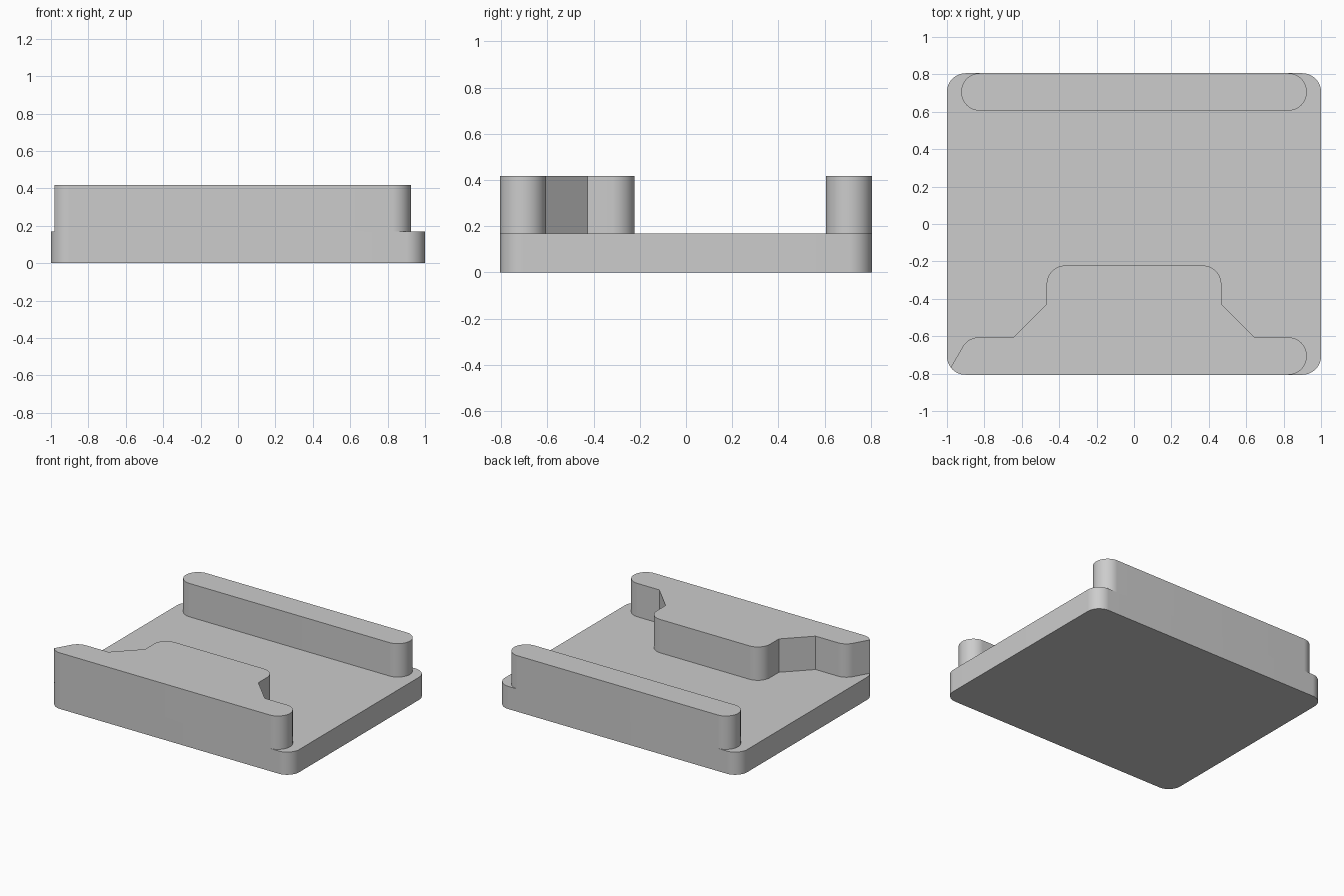
import bpy
import bmesh
import math
from mathutils import Vector

if "Cube" in bpy.data.objects:
    bpy.data.objects.remove(bpy.data.objects["Cube"], do_unlink=True)

grey = bpy.data.materials.new("plain grey")
grey.use_nodes = True
colour = (0.604, 0.604, 0.604, 1)
grey.diffuse_color = colour
grey.node_tree.nodes["Principled BSDF"].inputs["Base Color"].default_value = colour

DEPTH = 0.806      # half of the depth
DECK = 0.169       # top of the base plate
TOP = 0.418        # top of the rails
RADIUS = 0.1


def fillet(outline, steps=14):
    """Round each (x, y, radius) corner of a closed outline."""
    result = []
    for i, (x, y, r) in enumerate(outline):
        p = Vector((x, y))
        if r == 0:
            result.append(p)
            continue
        a = (Vector(outline[i - 1][:2]) - p).normalized()
        b = (Vector(outline[(i + 1) % len(outline)][:2]) - p).normalized()
        half = a.angle(b) / 2
        centre = p + (a + b).normalized() * (r / math.sin(half))
        start = p + a * (r / math.tan(half)) - centre
        end = p + b * (r / math.tan(half)) - centre
        for k in range(steps + 1):
            blend = start.lerp(end, k / steps)
            result.append(centre + blend.normalized() * r)
    return result


def prism(name, outline, z0, z1):
    """Extrude a rounded outline into a solid part."""
    bm = bmesh.new()
    verts = [bm.verts.new((p.x, p.y, z0)) for p in fillet(outline)]
    face = bm.faces.new(verts)
    grown = bmesh.ops.extrude_face_region(bm, geom=[face], use_keep_orig=True)
    top = [g for g in grown["geom"] if isinstance(g, bmesh.types.BMVert)]
    bmesh.ops.translate(bm, verts=top, vec=(0, 0, z1 - z0))
    bmesh.ops.recalc_face_normals(bm, faces=bm.faces)
    mesh = bpy.data.meshes.new(name)
    bm.to_mesh(mesh)
    bm.free()
    mesh.materials.append(grey)
    obj = bpy.data.objects.new(name, mesh)
    bpy.context.collection.objects.link(obj)
    bpy.ops.object.select_all(action="DESELECT")
    obj.select_set(True)
    bpy.context.view_layer.objects.active = obj
    bpy.ops.object.shade_smooth_by_angle(angle=math.radians(25))


def box_outline(x, y0, y1, r):
    return [(-x, y0, r), (x, y0, r), (x, y1, r), (-x, y1, r)]


# Base plate and straight rear rail
prism("base_plate", box_outline(1, -DEPTH, DEPTH, RADIUS), 0, DECK)
prism("rear_rail", box_outline(0.924, 0.606, DEPTH, 0.0995), DECK, TOP)

# Front rail with a central block, one round end and one slanted end
inner = -0.606
front = [
    (-0.95, -DEPTH, 0.098),
    (0.924, -DEPTH, 0.0995),
    (0.924, inner, 0.0995),
    (0.645, inner, 0),
    (0.467, -0.427, 0),
    (0.467, -0.222, RADIUS),
    (-0.467, -0.222, RADIUS),
    (-0.467, -0.427, 0),
    (-0.645, inner, 0),
    (-0.887, inner, RADIUS),
    (-0.98, -0.767, 0),
]
prism("front_rail", front, DECK, TOP)
